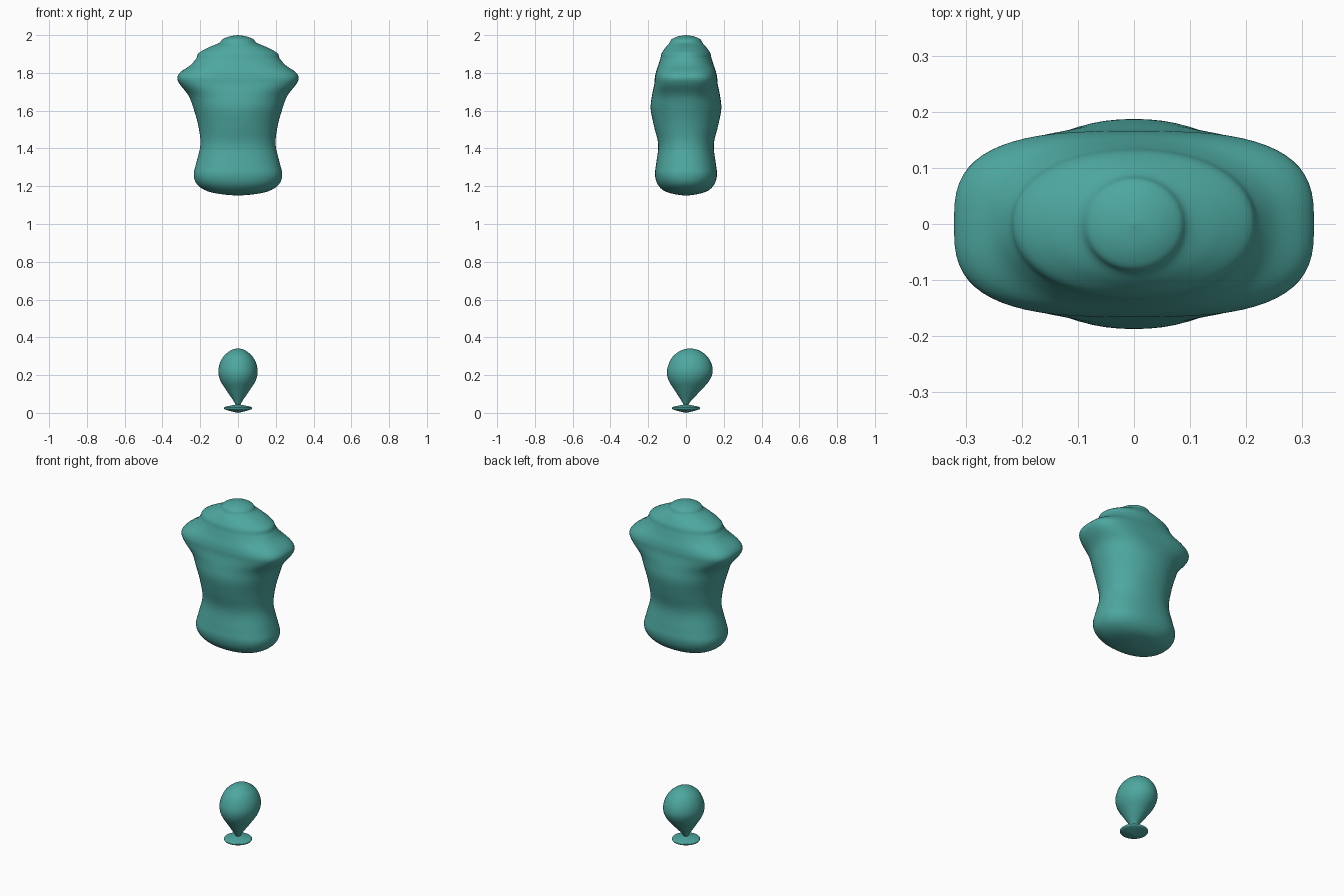
import bpy, bmesh, math

teal = bpy.data.materials.new("teal")
teal.diffuse_color = (0.075, 0.39, 0.35, 1)

SIDES = 64
STEPS = 5


def spline(a, b, c, d, t):
    """Catmull-Rom blend of four section rows."""
    return [0.5 * (2 * q + (r - p) * t + (2 * p - 5 * q + 4 * r - s) * t * t
                   + (3 * q - p - 3 * r + s) * t ** 3)
            for p, q, r, s in zip(a, b, c, d)]


def loft(name, rows, smooth_rows=True):
    """rows: z, half width, half depth, depth offset, roundness exponent."""
    rows = [list(r) for r in rows]
    sections = []
    if smooth_rows:
        last = len(rows) - 1
        for i in range(last):
            a, d = rows[max(i - 1, 0)], rows[min(i + 2, last)]
            for k in range(STEPS):
                sections.append(spline(a, rows[i], rows[i + 1], d, k / STEPS))
        sections.append(rows[-1])
    else:
        sections = rows
    bm = bmesh.new()
    rings = []
    for z, w, dp, off, n in sections:
        ring = []
        for k in range(SIDES):
            t = 2 * math.pi * k / SIDES
            c, s = math.cos(t), math.sin(t)
            x = math.copysign(abs(c) ** (2 / n), c) * max(w, 0.001)
            y = math.copysign(abs(s) ** (2 / n), s) * max(dp, 0.001)
            ring.append(bm.verts.new((x, y + off, z)))
        rings.append(ring)
    for lo, hi in zip(rings, rings[1:]):
        for k in range(SIDES):
            j = (k + 1) % SIDES
            bm.faces.new((lo[k], lo[j], hi[j], hi[k]))
    bm.faces.new(rings[0][::-1])
    bm.faces.new(rings[-1])
    bmesh.ops.recalc_face_normals(bm, faces=bm.faces)
    mesh = bpy.data.meshes.new(name)
    bm.to_mesh(mesh)
    bm.free()
    mesh.materials.append(teal)
    obj = bpy.data.objects.new(name, mesh)
    bpy.context.collection.objects.link(obj)
    bpy.ops.object.select_all(action='DESELECT')
    obj.select_set(True)
    bpy.context.view_layer.objects.active = obj
    bpy.ops.object.shade_smooth_by_angle(angle=math.radians(50))
    return obj


# Torso: hips, waist, chest, shoulders and neck stub
loft("torso", [
    (1.150, 0.00, 0.00, 0, 2.1),
    (1.158, 0.09, 0.06, 0, 2.1),
    (1.175, 0.165, 0.115, 0, 2.2),
    (1.21, 0.217, 0.150, 0, 2.3),
    (1.26, 0.234, 0.164, 0, 2.4),
    (1.32, 0.222, 0.158, 0, 2.3),
    (1.42, 0.199, 0.147, 0, 2.2),
    (1.52, 0.210, 0.170, 0, 2.1),
    (1.61, 0.235, 0.187, 0, 2.1),
    (1.68, 0.262, 0.180, 0, 2.3),
    (1.74, 0.308, 0.168, 0, 2.9),
    (1.775, 0.321, 0.165, 0, 3.0),
    (1.805, 0.303, 0.159, 0, 2.8),
    (1.84, 0.253, 0.147, 0, 2.4),
    (1.875, 0.222, 0.136, 0, 2.2),
    (1.905, 0.208, 0.128, 0, 2.1),
    (1.935, 0.155, 0.108, 0, 2.0),
    (1.958, 0.100, 0.088, 0, 2.0),
    (1.978, 0.081, 0.076, 0, 2.0),
    (1.993, 0.045, 0.043, 0, 2.0),
    (2.000, 0.00, 0.00, 0, 2.0),
])

# Head: egg shape tapering down to a thin neck
loft("head", [
    (0.04, 0.010, 0.010, 0.000, 2),
    (0.07, 0.028, 0.030, 0.002, 2),
    (0.12, 0.062, 0.070, 0.010, 2),
    (0.17, 0.093, 0.107, 0.016, 2),
    (0.215, 0.104, 0.121, 0.020, 2),
    (0.26, 0.097, 0.113, 0.022, 2),
    (0.30, 0.076, 0.090, 0.022, 2),
    (0.327, 0.045, 0.055, 0.022, 2),
    (0.338, 0.020, 0.025, 0.022, 2),
    (0.341, 0.00, 0.00, 0.022, 2),
])

# Small lens-shaped foot disc under the neck
loft("base_disc", [
    (0.000, 0.00, 0.00, 0, 2),
    (0.008, 0.035, 0.035, 0, 2),
    (0.018, 0.068, 0.068, 0, 2),
    (0.025, 0.074, 0.074, 0, 2),
    (0.032, 0.068, 0.068, 0, 2),
    (0.040, 0.030, 0.030, 0, 2),
    (0.046, 0.00, 0.00, 0, 2),
])
